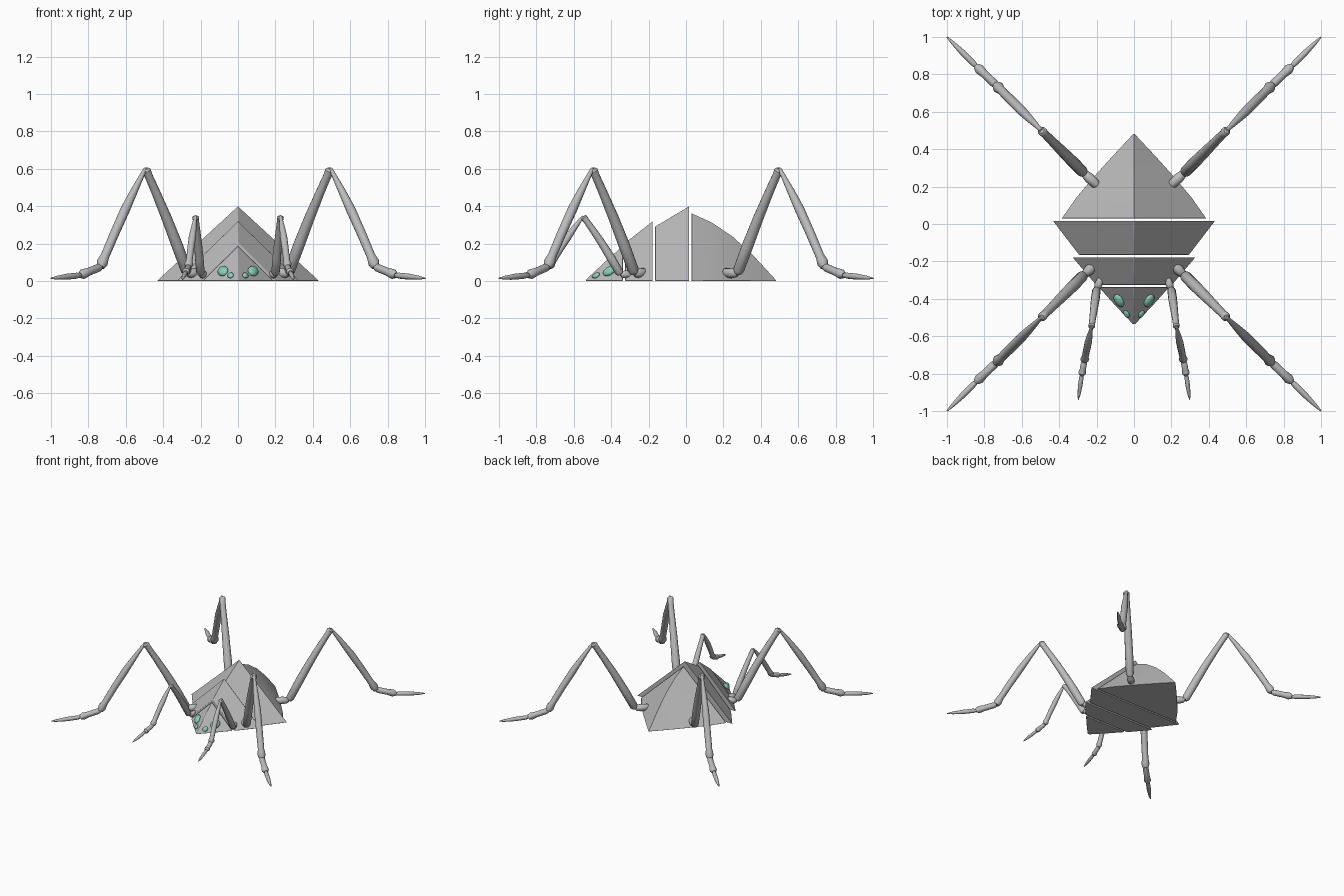
import bpy, bmesh, math
from mathutils import Vector, Matrix

if "Cube" in bpy.data.objects:
    bpy.data.objects.remove(bpy.data.objects["Cube"], do_unlink=True)


def material(name, rgb):
    m = bpy.data.materials.new(name)
    m.use_nodes = True
    m.diffuse_color = (*rgb, 1)
    m.node_tree.nodes["Principled BSDF"].inputs["Base Color"].default_value = (*rgb, 1)
    return m


grey = material("grey shell", (0.5, 0.5, 0.5))
teal = material("teal eye", (0.24, 0.62, 0.5))


def finish(name, bm, mat, smooth_angle=None):
    bmesh.ops.recalc_face_normals(bm, faces=bm.faces)
    mesh = bpy.data.meshes.new(name)
    bm.to_mesh(mesh)
    bm.free()
    mesh.materials.append(mat)
    obj = bpy.data.objects.new(name, mesh)
    bpy.context.collection.objects.link(obj)
    if smooth_angle:
        bpy.ops.object.select_all(action='DESELECT')
        obj.select_set(True)
        bpy.context.view_layer.objects.active = obj
        bpy.ops.object.shade_smooth_by_angle(angle=math.radians(smooth_angle))
    return obj


def loft(bm, rings):
    """Bridge closed rings of equal size and cap both ends."""
    n = len(rings[0])
    rows = [[bm.verts.new(p) for p in ring] for ring in rings]
    for a, b in zip(rows, rows[1:]):
        for i in range(n):
            j = (i + 1) % n
            bm.faces.new((a[i], a[j], b[j], b[i]))
    bm.faces.new(rows[0])
    bm.faces.new(rows[-1])


def wedge(name, sections):
    """Triangular body plate from (y, half width, ridge height) sections."""
    bm = bmesh.new()
    loft(bm, [[(-w, y, 0), (w, y, 0), (0, y, h)] for y, w, h in sections])
    obj = finish(name, bm, grey, 25)
    bevel = obj.modifiers.new("soft edges", 'BEVEL')
    bevel.width = 0.003
    bevel.segments = 2
    bevel.limit_method = 'ANGLE'


# Body plates
wedge("abdomen", [(0.03, 0.387, 0.362), (0.14, 0.31, 0.312), (0.25, 0.217, 0.237),
                  (0.36, 0.118, 0.137), (0.482, 0.004, 0.004)])
wedge("middle_plate", [(-0.165, 0.295, 0.292), (0.017, 0.435, 0.4)])
wedge("front_plate", [(-0.325, 0.205, 0.205), (-0.178, 0.33, 0.32)])
wedge("head", [(-0.535, 0.008, 0.008), (-0.43, 0.107, 0.106), (-0.338, 0.19, 0.188)])


def limb(bm, start, end, profile, scale, bend=0):
    """Round leg segment from (position, radius) pairs, bowed upward by bend."""
    a, b = Vector(start), Vector(end)
    turn = (b - a).to_track_quat('Z', 'Y')
    rings = []
    for t, r in profile:
        centre = a.lerp(b, t) + Vector((0, 0, bend * math.sin(math.pi * t)))
        rings.append([centre + turn @ Vector((r * scale * math.cos(k * math.tau / 12),
                                              r * scale * math.sin(k * math.tau / 12), 0))
                      for k in range(12)])
    loft(bm, rings)


HIP = [(0, 0.012), (0.15, 0.024), (0.6, 0.028), (0.9, 0.022), (1, 0.012)]
THIGH = [(0, 0.018), (0.03, 0.03), (0.25, 0.031), (0.5, 0.028), (0.75, 0.024),
         (0.92, 0.022), (0.98, 0.025), (1, 0.016)]
SHIN = [(0, 0.01), (0.08, 0.013), (0.25, 0.02), (0.45, 0.026), (0.7, 0.025),
        (0.9, 0.024), (0.96, 0.031), (1, 0.022)]
ANKLE = [(0, 0.016), (0.1, 0.022), (0.6, 0.022), (0.85, 0.027), (1, 0.016)]
FOOT = [(0, 0.012), (0.1, 0.016), (0.45, 0.016), (0.8, 0.01), (1, 0.003)]


def leg(name, points, scale, bend):
    bm = bmesh.new()
    bends = (0, bend, bend, 0, 0)
    for i, profile in enumerate((HIP, THIGH, SHIN, ANKLE, FOOT)):
        limb(bm, points[i], points[i + 1], profile, scale, bends[i])
    finish(name, bm, grey, 40)


# Legs: joints run hip, thigh root, knee, ankle, toe joint, tip
big = [(0.19, 0.2, 0.045), (0.27, 0.275, 0.04), (0.495, 0.5, 0.6),
       (0.735, 0.74, 0.075), (0.845, 0.845, 0.03), (1, 1, 0.014)]
small = [(0.175, -0.285, 0.035), (0.2, -0.35, 0.035), (0.227, -0.55, 0.345),
         (0.265, -0.73, 0.075), (0.28, -0.81, 0.045), (0.298, -0.94, 0.008)]
for side, sx in (("left", 1), ("right", -1)):
    for place, sy in (("back", 1), ("front", -1)):
        leg(f"{place}_{side}_leg", [(x * sx, y * sy, z) for x, y, z in big], 1, 0.018)
    leg(f"{side}_feeler", [(x * sx, y, z) for x, y, z in small], 0.75, 0.012)

# Eyes: flattened ovals lying on the sloping faces of the head
for side, sx in (("left", 1), ("right", -1)):
    normal = Vector((0.57 * sx, -0.55, 0.6)).normalized()
    along = Vector((0.4 * sx, 0.8, 0.35))
    along = (along - normal * along.dot(normal)).normalized()
    across = normal.cross(along)
    basis = Matrix((along, across, normal)).transposed().to_4x4()
    for size, pos, s in (("large", (0.081, -0.41, 0.053), 1),
                         ("small", (0.04, -0.482, 0.03), 0.58)):
        bm = bmesh.new()
        bmesh.ops.create_uvsphere(bm, u_segments=20, v_segments=12, radius=1)
        place = Matrix.Translation((pos[0] * sx, pos[1], pos[2]))
        stretch = Matrix.Diagonal((0.039 * s, 0.029 * s, 0.018 * s, 1))
        bm.transform(place @ basis @ stretch)
        finish(f"{size}_{side}_eye", bm, teal, 60)
